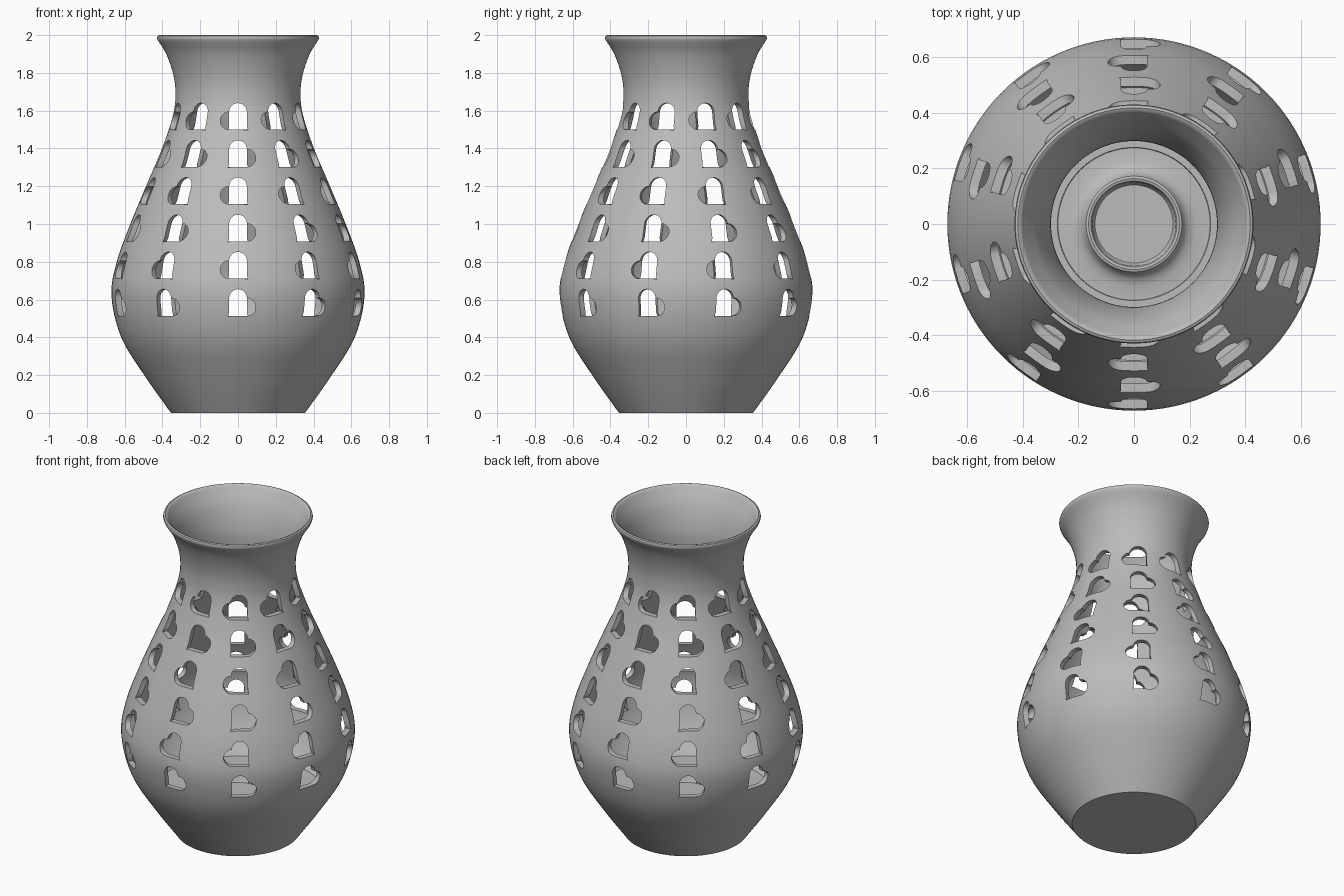
import bpy, bmesh, math
from mathutils import Vector

if "Cube" in bpy.data.objects:
    bpy.data.objects.remove(bpy.data.objects["Cube"], do_unlink=True)

SEGMENTS = 120
WALL = 0.033
COLUMNS, ROWS = 10, 6

clay = bpy.data.materials.new("grey_clay")
clay.use_nodes = True
clay.diffuse_color = (0.5, 0.5, 0.5, 1)
clay.node_tree.nodes["Principled BSDF"].inputs["Base Color"].default_value = (0.5, 0.5, 0.5, 1)


def smooth_path(points, steps):
    """Catmull-Rom curve through the points."""
    pts = [Vector(p) for p in points]
    pts = [2 * pts[0] - pts[1]] + pts + [2 * pts[-1] - pts[-2]]
    out = []
    for a, b, c, d in zip(pts, pts[1:], pts[2:], pts[3:]):
        for k in range(steps):
            t = k / steps
            out.append(0.5 * (2 * b + (c - a) * t + (2 * a - 5 * b + 4 * c - d) * t ** 2
                              + (3 * b - a - 3 * c + d) * t ** 3))
    return out + [pts[-2]]


def make_object(name, bm):
    bmesh.ops.recalc_face_normals(bm, faces=bm.faces)
    mesh = bpy.data.meshes.new(name)
    bm.to_mesh(mesh)
    bm.free()
    mesh.materials.append(clay)
    obj = bpy.data.objects.new(name, mesh)
    bpy.context.collection.objects.link(obj)
    return obj


def lathe(name, profile):
    bm = bmesh.new()
    verts = [bm.verts.new((r, 0, z)) for r, z in profile]
    edges = [bm.edges.new(pair) for pair in zip(verts, verts[1:])]
    bmesh.ops.spin(bm, geom=verts + edges, cent=(0, 0, 0), axis=(0, 0, 1),
                   angle=2 * math.pi, steps=SEGMENTS, use_duplicate=False)
    bmesh.ops.remove_doubles(bm, verts=bm.verts, dist=0.0001)
    return make_object(name, bm)


def heart_outline(side):
    """Tilted heart: a square with its tip low on one side and two round lobes."""
    h = side / 2
    arc = [math.pi * k / 14 for k in range(15)]
    right = [(h + h * math.sin(a), -h * math.cos(a)) for a in arc]
    top = [(h * math.cos(a), h + h * math.sin(a)) for a in arc]
    return [(-h * 1.12, -h * 1.06), (-h * 0.6, -h)] + right + top[1:] + [(-h, -h * 0.6)]


# Body: outer wall, rounded rim, inner wall and raised floor
outer = smooth_path([(0.355, 0), (0.49, 0.19), (0.618, 0.4), (0.67, 0.62), (0.642, 0.8),
                     (0.57, 1.0), (0.487, 1.2), (0.402, 1.4), (0.343, 1.58), (0.331, 1.7),
                     (0.345, 1.8), (0.38, 1.9), (0.426, 1.975)], 5)
FLOOR = 0.24
inner = [(p.x - WALL, p.y) for p in reversed(outer) if FLOOR + 0.02 < p.y < 1.96]
rim = [(0.429, 1.985), (0.426, 1.996), (0.417, 2.0), (0.407, 1.996), (0.399, 1.985)]

# Candle cup standing in the middle of the floor
floor = [(0.49, FLOOR), (0.38, FLOOR), (0.275, FLOOR), (0.273, FLOOR - 0.006),
         (0.225, FLOOR - 0.005), (0.2, FLOOR + 0.003), (0.183, FLOOR + 0.016),
         (0.176, FLOOR + 0.032), (0.172, FLOOR + 0.039), (0.163, FLOOR + 0.042),
         (0.154, FLOOR + 0.039), (0.15, FLOOR + 0.032), (0.147, FLOOR + 0.005),
         (0.14, FLOOR - 0.004), (0, FLOOR - 0.004)]
profile = [(0, 0)] + [tuple(p) for p in outer] + rim + inner + floor
vase = lathe("vase_body", profile)

# Heart-shaped openings: tip changes side on every row
bm = bmesh.new()
outline = heart_outline(0.094)
for row in range(ROWS):
    z = 0.561 + 0.197 * row
    flip = 1 if row % 2 == 0 else -1
    for col in range(COLUMNS):
        angle = -math.pi / 2 + 2 * math.pi * col / COLUMNS
        radial = Vector((math.cos(angle), math.sin(angle), 0))
        side = Vector((-radial.y, radial.x, 0)) * flip
        rings = [[bm.verts.new(radial * r + side * u + Vector((0, 0, z + v)))
                  for u, v in outline] for r in (0.26, 0.8)]
        for ring in rings:
            bm.faces.new(ring)
        n = len(outline)
        for i in range(n):
            j = (i + 1) % n
            bm.faces.new((rings[0][i], rings[0][j], rings[1][j], rings[1][i]))
cutter = make_object("heart_cutters", bm)
cutter.hide_render = True

cut = vase.modifiers.new("heart_openings", "BOOLEAN")
cut.operation = "DIFFERENCE"
cut.solver = "EXACT"
cut.object = cutter

bpy.ops.object.select_all(action="DESELECT")
vase.select_set(True)
bpy.context.view_layer.objects.active = vase
bpy.ops.object.modifier_apply(modifier=cut.name)
bpy.data.objects.remove(cutter, do_unlink=True)
bpy.ops.object.shade_smooth_by_angle(angle=math.radians(35))
